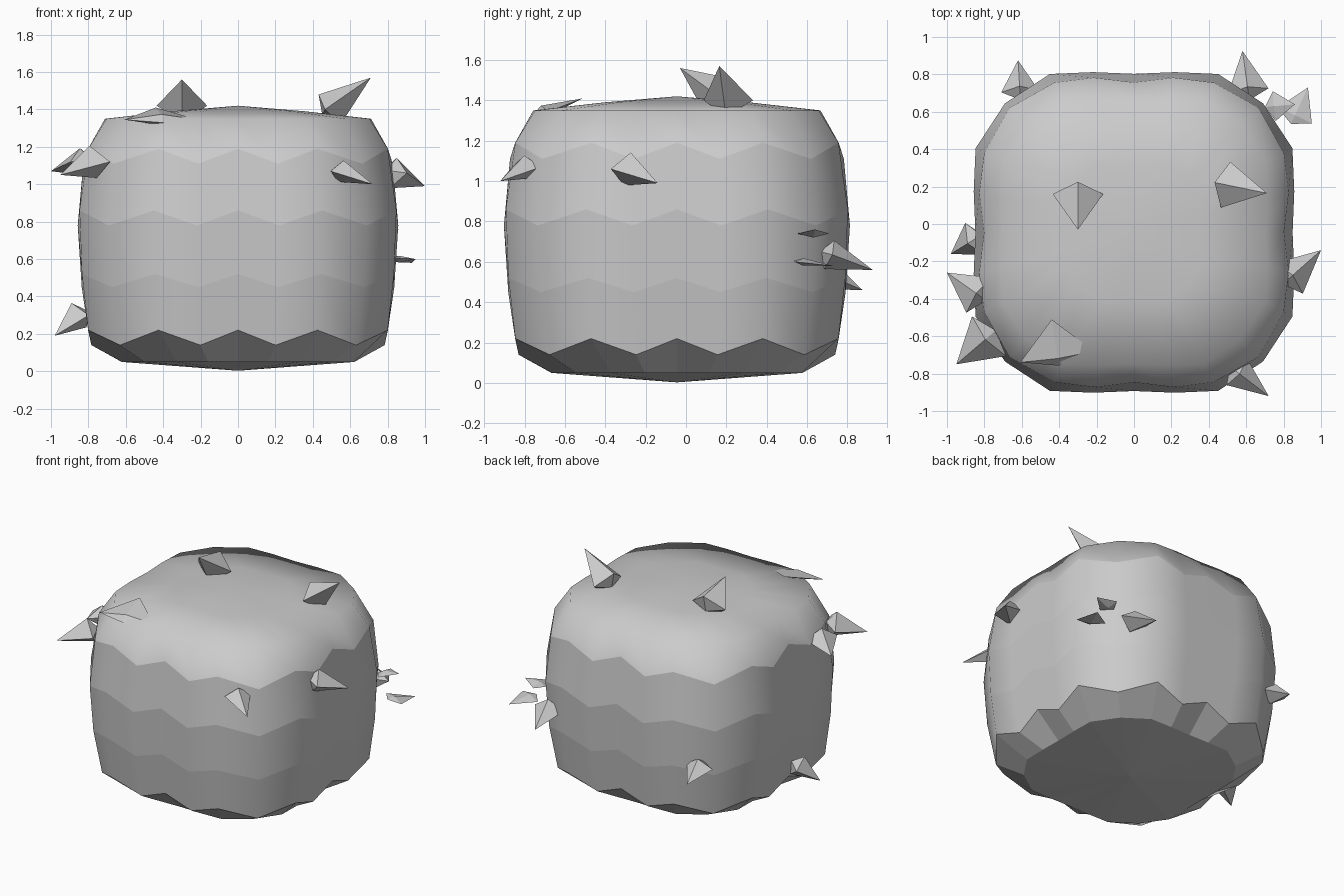
import bpy, bmesh
from mathutils import Vector

if "Cube" in bpy.data.objects:
    bpy.data.objects.remove(bpy.data.objects["Cube"])

CY = -0.045  # body centre in y


def finish(bm, name):
    bmesh.ops.recalc_face_normals(bm, faces=bm.faces)
    me = bpy.data.meshes.new(name)
    bm.to_mesh(me)
    bm.free()
    ob = bpy.data.objects.new(name, me)
    bpy.context.collection.objects.link(ob)
    return ob


# Rounded-square outline: one quarter turned four times gives 24 points
outline = []
for k in range(4):
    for x, y in [(-.45, .847), (-.22, .857), (0, .848), (.22, .857), (.45, .847), (.69, .69)]:
        for _ in range(k):
            x, y = y, -x
        outline.append((x, y))

# Body rings: (scale high, z high, scale low, z low), alternating to form zigzags
RINGS = [(.73, .05, .725, .05), (.945, .22, .915, .14), (.985, .52, .975, .45),
         (1, .86, 1, .78), (.945, 1.19, .965, 1.11), (.83, 1.35, .83, 1.35),
         (.42, 1.39, .42, 1.39)]

bm = bmesh.new()
rings = []
for sh, zh, sl, zl in RINGS:
    ring = []
    for i, (x, y) in enumerate(outline):
        s, z = (sh, zh) if i % 2 == 0 else (sl, zl)
        ring.append(bm.verts.new((x * s, y * s + CY, z)))
    rings.append(ring)
for r, (a, b) in enumerate(zip(rings, rings[1:])):
    for i in range(24):
        j = (i + 1) % 24
        f = bm.faces.new((a[i], a[j], b[j], b[i]))
        f.smooth = r > 0
# Bottom and top caps
for ring, z in ((rings[0], 0.003), (rings[-1], 1.42)):
    c = bm.verts.new((0, CY, z))
    for i in range(24):
        f = bm.faces.new((ring[i], ring[(i + 1) % 24], c))
        f.smooth = z > 1
# Crisp zigzag bands
for ring in rings[:5]:
    for i in range(24):
        bm.edges.get((ring[i], ring[(i + 1) % 24])).smooth = False
finish(bm, "body")


# Pointed four-sided spike from a base centre to a tip
def spike(name, base, tip, w, h):
    base, tip = Vector(base), Vector(tip)
    d = (tip - base).normalized()
    side = d.cross(Vector((0, 0, 1))).normalized()
    up = side.cross(d)
    bm = bmesh.new()
    ring = [bm.verts.new(base + side * a * w + up * b * h)
            for a, b in ((1, 0), (0, 1), (-1, 0), (0, -1))]
    root = bm.verts.new(base - d * .05)
    point = bm.verts.new(tip)
    for i in range(4):
        j = (i + 1) % 4
        bm.faces.new((ring[i], ring[j], point))
        bm.faces.new((ring[j], ring[i], root))
    finish(bm, name)


SPIKES = [
    ("top_spike_middle", (-.3, .16, 1.42), (-.3, -.03, 1.56), .135, .11),
    ("top_spike_right", (.49, .21, 1.40), (.71, .165, 1.57), .125, .10),
    ("top_spike_front", (-.41, -.71, 1.345), (-.44, -.51, 1.41), .2, .03),
    ("left_spike_upper", (-.83, -.38, 1.12), (-1.0, -.26, 1.07), .115, .075),
    ("left_spike_front", (-.775, -.6, 1.12), (-.95, -.75, 1.05), .14, .09),
    ("left_spike_lower", (-.85, -.08, .30), (-.98, -.16, .19), .10, .08),
    ("front_spike", (.55, -.79, 1.07), (.72, -.92, 1.0), .09, .06),
    ("right_spike", (.83, -.29, 1.06), (1.0, -.14, .99), .11, .085),
    ("back_spike_flat", (.86, .58, .60), (.93, .73, .58), .10, .018),
    ("back_spike_large", (.61, .71, .635), (.58, .925, .56), .11, .075),
    ("back_spike_small", (.75, .63, .74), (.86, .64, .76), .08, .02),
    ("back_left_spike", (-.61, .71, .53), (-.62, .875, .46), .10, .07),
]
for s in SPIKES:
    spike(*s)
